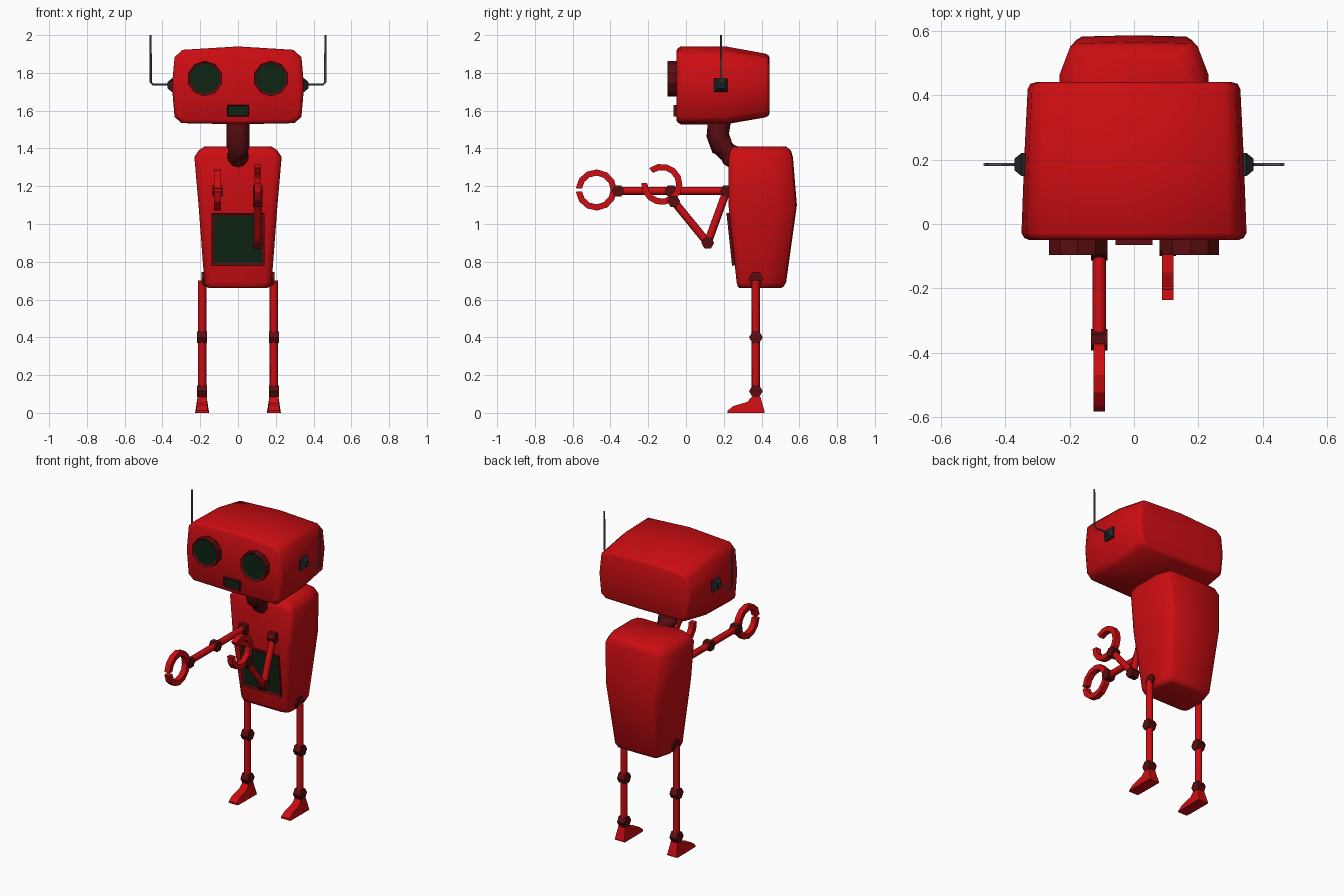
import bpy, bmesh, math
from mathutils import Vector, Matrix

if "Cube" in bpy.data.objects:
    bpy.data.objects.remove(bpy.data.objects["Cube"])


def material(name, rgb):
    m = bpy.data.materials.new(name)
    m.diffuse_color = (*rgb, 1)
    m.use_nodes = True
    m.node_tree.nodes["Principled BSDF"].inputs["Base Color"].default_value = m.diffuse_color
    return m


RED = material("red paint", (0.60, 0.004, 0.006))
DARK_RED = material("dark red", (0.10, 0.004, 0.005))
GREEN = material("dark green glass", (0.004, 0.018, 0.006))
BLACK = material("charcoal", (0.016, 0.018, 0.022))
GREY = material("antenna grey", (0.10, 0.10, 0.11))


def finish(bm, name, mats, smooth=None):
    bmesh.ops.recalc_face_normals(bm, faces=bm.faces[:])
    me = bpy.data.meshes.new(name)
    bm.to_mesh(me)
    bm.free()
    ob = bpy.data.objects.new(name, me)
    bpy.context.collection.objects.link(ob)
    for m in mats:
        me.materials.append(m)
    if smooth:
        bpy.ops.object.select_all(action='DESELECT')
        ob.select_set(True)
        bpy.context.view_layer.objects.active = ob
        bpy.ops.object.shade_smooth_by_angle(angle=math.radians(smooth))
    return ob


def loft(name, rings, mat, smooth=None):
    """Skin a list of equal-length point rings and cap both ends."""
    bm = bmesh.new()
    vs = [[bm.verts.new(p) for p in r] for r in rings]
    n = len(vs[0])
    for a, b in zip(vs, vs[1:]):
        for i in range(n):
            bm.faces.new((a[i], a[(i + 1) % n], b[(i + 1) % n], b[i]))
    bm.faces.new(vs[0])
    bm.faces.new(vs[-1])
    return finish(bm, name, [mat], smooth)


def tube(name, path, r, mat, sides=8, smooth=50):
    """Round tube along a path of points."""
    pts = [Vector(p) for p in path]
    rings = []
    for i, p in enumerate(pts):
        t = (pts[min(i + 1, len(pts) - 1)] - pts[max(i - 1, 0)]).normalized()
        u = t.cross(Vector((0.05, 1, 0.02) if abs(t.y) < 0.7 else (1, 0, 0))).normalized()
        v = t.cross(u)
        rings.append([p + r * (u * math.cos(a) + v * math.sin(a))
                      for a in (2 * math.pi * k / sides for k in range(sides))])
    return loft(name, rings, mat, smooth)


def joint(name, p, r=0.036, w=0.052):
    """Hexagonal hinge with its axle along x."""
    rings = [[(p[0] + s * w / 2, p[1] + r * math.cos(k * math.pi / 3),
               p[2] + r * math.sin(k * math.pi / 3)) for k in range(6)] for s in (-1, 1)]
    return loft(name, rings, DARK_RED)


def framed_glass(bm, name, border, depth, mat4):
    """Inset the front (-y) face as recessed glass, then place the part."""
    bm.normal_update()
    front = [f for f in bm.faces if f.normal.y < -0.9]
    bmesh.ops.inset_region(bm, faces=front, thickness=border)
    for f in front:
        f.material_index = 1
        bmesh.ops.translate(bm, verts=f.verts[:], vec=(0, depth, 0))
    bmesh.ops.transform(bm, matrix=mat4, verts=bm.verts[:])
    return finish(bm, name, [DARK_RED, GREEN])


def framed_box(name, size, loc, border, tilt=0):
    bm = bmesh.new()
    bmesh.ops.create_cube(bm, size=1)
    bmesh.ops.scale(bm, vec=size, verts=bm.verts[:])
    return framed_glass(bm, name, border, 0.006,
                        Matrix.Translation(loc) @ Matrix.Rotation(tilt, 4, 'X'))


# Head: one rounded cross-section lofted from front to back
half = [(0.0, 0.21), (0.295, 0.192), (0.336, 0.152), (0.35, 0.0),
        (0.336, -0.162), (0.30, -0.196), (0.0, -0.202)]
section = half + [(-x, z) for x, z in reversed(half[1:-1])]
head_rings = [[(x * sx, y, 1.73 + z * sz) for x, z in section] for y, sx, sz in
              ((-0.05, 0.93, 0.90), (-0.043, 0.975, 0.96), (-0.028, 1, 1),
               (0.21, 0.975, 1), (0.42, 0.945, 0.82), (0.436, 0.92, 0.78), (0.442, 0.86, 0.72))]
loft("head", head_rings, RED, 60)

# Torso: chamfered sections stacked upward
body_rings = []
for z, w, y0, y1 in ((0.66, 0.15, 0.285, 0.50), (0.667, 0.168, 0.275, 0.515),
                     (0.69, 0.178, 0.268, 0.53), (1.10, 0.209, 0.225, 0.587),
                     (1.355, 0.231, 0.226, 0.566), (1.39, 0.208, 0.234, 0.555),
                     (1.41, 0.178, 0.25, 0.53)):
    side = [(w - 0.035, y0), (w - 0.008, y0 + 0.01), (w, y0 + 0.035), (w, y1 - 0.10),
            (w * 0.86, y1 - 0.015), (w * 0.78, y1 - 0.004)]
    ring = side + [(0, y1)] + [(-x, y) for x, y in reversed(side)] + [(0, y0)]
    body_rings.append([(x, y, z) for x, y in ring])
loft("torso", body_rings, RED, 60)

# Neck, mouth and chest screen
tube("neck", [(0, 0.185, 1.60), (0, 0.175, 1.53), (0, 0.168, 1.47), (0, 0.19, 1.41),
              (0, 0.235, 1.365), (0, 0.30, 1.325)], 0.06, DARK_RED, 12)
framed_box("mouth", (0.116, 0.04, 0.062), (0, -0.046, 1.60), 0.008)
framed_box("chest_screen", (0.28, 0.04, 0.28), (0, 0.249, 0.92), 0.02, 0.106)

for s, tag in ((-1, "right"), (1, "left")):
    # Eyes
    bm = bmesh.new()
    bmesh.ops.create_cone(bm, cap_ends=True, segments=10, radius1=0.094, radius2=0.094, depth=0.06)
    bmesh.ops.rotate(bm, verts=bm.verts[:], matrix=Matrix.Rotation(math.pi / 2, 3, 'X'))
    framed_glass(bm, tag + "_eye", 0.013, 0.008, Matrix.Translation((s * 0.175, -0.067, 1.77)))

    # Ear block and bent antenna
    loft(tag + "_ear", [[(s * x, 0.185 + a * h, 1.735 + b * h)
                         for a, b in ((-1, -1), (1, -1), (1, 1), (-1, 1))]
                        for x, h in ((0.32, 0.036), (0.35, 0.036), (0.372, 0.018))], BLACK)
    tube(tag + "_antenna", [(s * 0.365, 0.185, 1.738), (s * 0.45, 0.185, 1.738),
                            (s * 0.462, 0.185, 1.75), (s * 0.463, 0.185, 2.0)], 0.006, GREY, 6)

    # Leg with hip, knee and ankle
    x = s * 0.19
    joint(tag + "_hip", (s * 0.172, 0.37, 0.71), 0.04, 0.04)
    tube(tag + "_thigh", [(x, 0.37, 0.70), (x, 0.37, 0.40)], 0.022, RED)
    joint(tag + "_knee", (x, 0.37, 0.40))
    tube(tag + "_shin", [(x, 0.37, 0.40), (x, 0.37, 0.115)], 0.022, RED)
    joint(tag + "_ankle", (x, 0.37, 0.115))

    # Wedge foot, toe to heel
    loft(tag + "_foot", [[(x - b, y, 0), (x + b, y, 0), (x + t, y, z), (x - t, y, z)]
                         for y, b, t, z in ((0.22, 0.034, 0.03, 0.012), (0.25, 0.036, 0.028, 0.036),
                                            (0.325, 0.037, 0.026, 0.058), (0.348, 0.037, 0.024, 0.085),
                                            (0.394, 0.037, 0.024, 0.085), (0.415, 0.037, 0.034, 0.01))], RED)


def arm(tag, x, points, centre, aim, gap):
    """Two jointed segments ending in a C-shaped claw that opens toward aim (degrees)."""
    p = [(x, y, z) for y, z in points]
    for name, q in zip(("shoulder", "elbow", "wrist"), p):
        joint(tag + "_" + name, q, 0.034)
    tube(tag + "_upper_arm", p[:2], 0.021, RED)
    tube(tag + "_forearm", p[1:], 0.021, RED)
    rings, steps = [], 12
    for i in range(steps + 1):
        a = math.radians(aim + gap + (360 - 2 * gap) * i / steps)
        rings.append([(x + dx, centre[0] + r * math.cos(a), centre[1] + r * math.sin(a))
                      for dx, r in ((-0.018, 0.076), (0.018, 0.076), (0.018, 0.109), (-0.018, 0.109))])
    loft(tag + "_claw", rings, RED)


# Right arm reaches straight out, left arm is bent
arm("right", -0.108, [(0.215, 1.175), (-0.08, 1.175), (-0.36, 1.175)], (-0.475, 1.18), 180, 5)
arm("left", 0.105, [(0.215, 1.175), (0.115, 0.90), (-0.065, 1.12)], (-0.128, 1.21), 152, 24)
